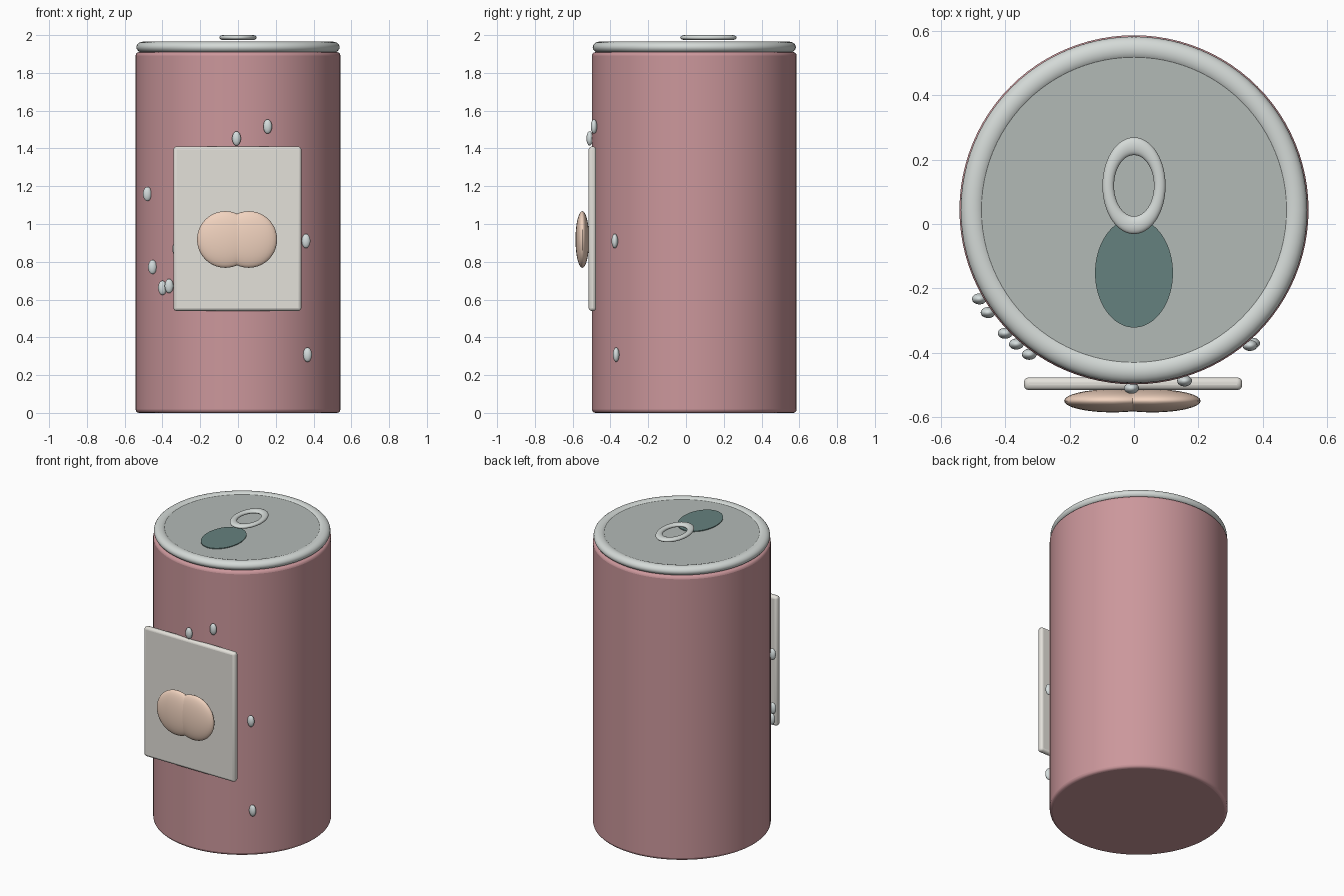
import bpy, math

if "Cube" in bpy.data.objects:
    bpy.data.objects.remove(bpy.data.objects["Cube"])

CY = 0.044   # can axis in y


def material(name, rgb):
    m = bpy.data.materials.new(name)
    m.diffuse_color = (*rgb, 1)
    m.use_nodes = True
    m.node_tree.nodes["Principled BSDF"].inputs["Base Color"].default_value = m.diffuse_color
    return m


pink = material("pink", (0.60, 0.31, 0.33))
silver = material("silver", (0.66, 0.70, 0.68))
lid_grey = material("lid_grey", (0.45, 0.49, 0.47))
teal = material("teal", (0.13, 0.22, 0.21))
cream = material("cream", (0.77, 0.75, 0.70))
peach = material("peach", (0.88, 0.65, 0.52))
water = material("water", (0.66, 0.72, 0.72))


def finish(name, mat, scale=(1, 1, 1), bevel=0):
    o = bpy.context.object
    o.name = name
    o.scale = scale
    bpy.ops.object.transform_apply(location=False, rotation=False, scale=True)
    o.data.materials.append(mat)
    if bevel:
        b = o.modifiers.new("bevel", 'BEVEL')
        b.width = bevel
        b.segments = 3
    bpy.ops.object.shade_smooth_by_angle(angle=math.radians(40))
    return o


def cylinder(name, mat, r, z0, z1, y=CY, scale=(1, 1, 1), bevel=0):
    bpy.ops.mesh.primitive_cylinder_add(vertices=96, radius=r, depth=z1 - z0,
                                        location=(0, y, (z0 + z1) / 2))
    return finish(name, mat, scale, bevel)


def torus(name, mat, R, r, loc, scale):
    bpy.ops.mesh.primitive_torus_add(major_radius=R, minor_radius=r, major_segments=96,
                                     minor_segments=20, location=loc)
    return finish(name, mat, scale)


def ellipsoid(name, mat, loc, radii):
    bpy.ops.mesh.primitive_uv_sphere_add(segments=32, ring_count=20, radius=1, location=loc)
    return finish(name, mat, radii)


# can body, lid and rolled rim
cylinder("can_body", pink, 0.542, 0, 1.91, bevel=0.018)
cylinder("lid", lid_grey, 0.485, 1.89, 1.957)
torus("rim", silver, 0.5, 0.038, (0, CY, 1.936), (1, 1, 0.78))

# drinking opening and pull tab
cylinder("opening", teal, 0.121, 1.94, 1.962, y=-0.152, scale=(1, 1.4, 1))
torus("pull_tab", silver, 0.08, 0.018, (0, 0.119, 1.987), (1, 1.53, 0.72))

# flat label panel
bpy.ops.mesh.primitive_cube_add(size=1, location=(-0.003, -0.496, 0.975))
finish("label", cream, (0.678, 0.04, 0.87), 0.016)

# fruit made of two lobes
for side, x in (("left", -0.067), ("right", 0.057)):
    ellipsoid("fruit_lobe_" + side, peach, (x, -0.549, 0.918), (0.15, 0.036, 0.15))

# water droplets on the can wall, given as (x, z)
drops = [(-0.008, 1.453), (0.157, 1.516), (-0.48, 1.159), (-0.453, 0.772), (-0.4, 0.662),
         (-0.365, 0.672), (-0.325, 0.868), (0.36, 0.91), (0.368, 0.308)]
for i, (x, z) in enumerate(drops):
    y = CY - math.sqrt(0.554 ** 2 - x * x)
    ellipsoid(f"droplet_{i + 1}", water, (x, y, z), (0.023, 0.017, 0.038))
